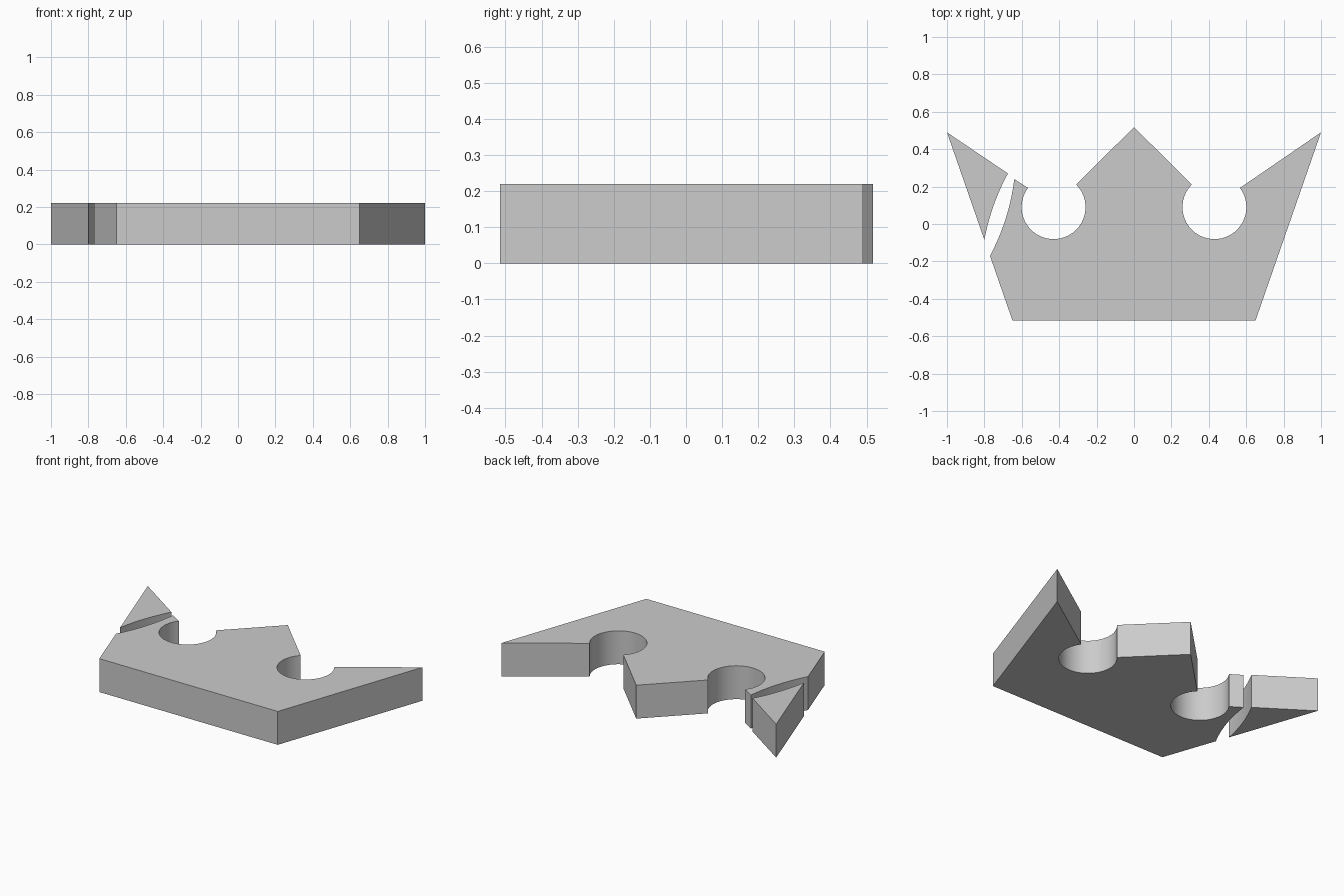
import bpy, bmesh
from math import sin, cos, radians
from mathutils import Vector

if "Cube" in bpy.data.objects:
    bpy.data.objects.remove(bpy.data.objects["Cube"])

HEIGHT = 0.22


def notch(cx, start, end, n=32):
    """Round notch outline, swept in degrees."""
    return [(cx + 0.171 * cos(radians(start + (end - start) * i / n)),
             0.09 + 0.171 * sin(radians(start + (end - start) * i / n)))
            for i in range(n + 1)]


def bow(a, b, sag, n=10):
    """Shallow curve from a to b bulging sideways by sag."""
    a, b = Vector(a), Vector(b)
    d = (b - a).normalized()
    side = Vector((d.y, -d.x))
    return [tuple(a.lerp(b, i / n) + side * sag * 4 * (i / n) * (1 - i / n))
            for i in range(n + 1)]


def plate(name, outline):
    """Extrude a flat outline up from the ground."""
    bm = bmesh.new()
    face = bm.faces.new([bm.verts.new((x, y, 0)) for x, y in outline])
    ext = bmesh.ops.extrude_face_region(bm, geom=[face])
    top = [v for v in ext["geom"] if isinstance(v, bmesh.types.BMVert)]
    bmesh.ops.translate(bm, verts=top, vec=(0, 0, HEIGHT))
    bmesh.ops.recalc_face_normals(bm, faces=bm.faces)
    mesh = bpy.data.meshes.new(name)
    bm.to_mesh(mesh)
    bm.free()
    obj = bpy.data.objects.new(name, mesh)
    bpy.context.collection.objects.link(obj)
    obj.select_set(True)
    bpy.context.view_layer.objects.active = obj
    return obj


# Main crown plate with two round notches and a curved left edge
body = [(-0.65, -0.515), (0.65, -0.515), (1.0, 0.49)]
body += notch(0.43, 37, -225)
body += [(0, 0.518)]
body += notch(-0.43, 45, -217)
body += bow((-0.64, 0.24), (-0.77, -0.17), -0.02)
plate("crown_body", body)

# Separate left tip across the curved gap
tip = [(-1.0, 0.49)] + bow((-0.80, -0.085), (-0.674, 0.27), 0.015)
# bulge must lean toward the tip's own side
tip = [(-1.0, 0.49)] + bow((-0.80, -0.085), (-0.674, 0.27), -0.015)
plate("left_tip", tip)

bpy.ops.object.shade_smooth_by_angle(angle=radians(30))
